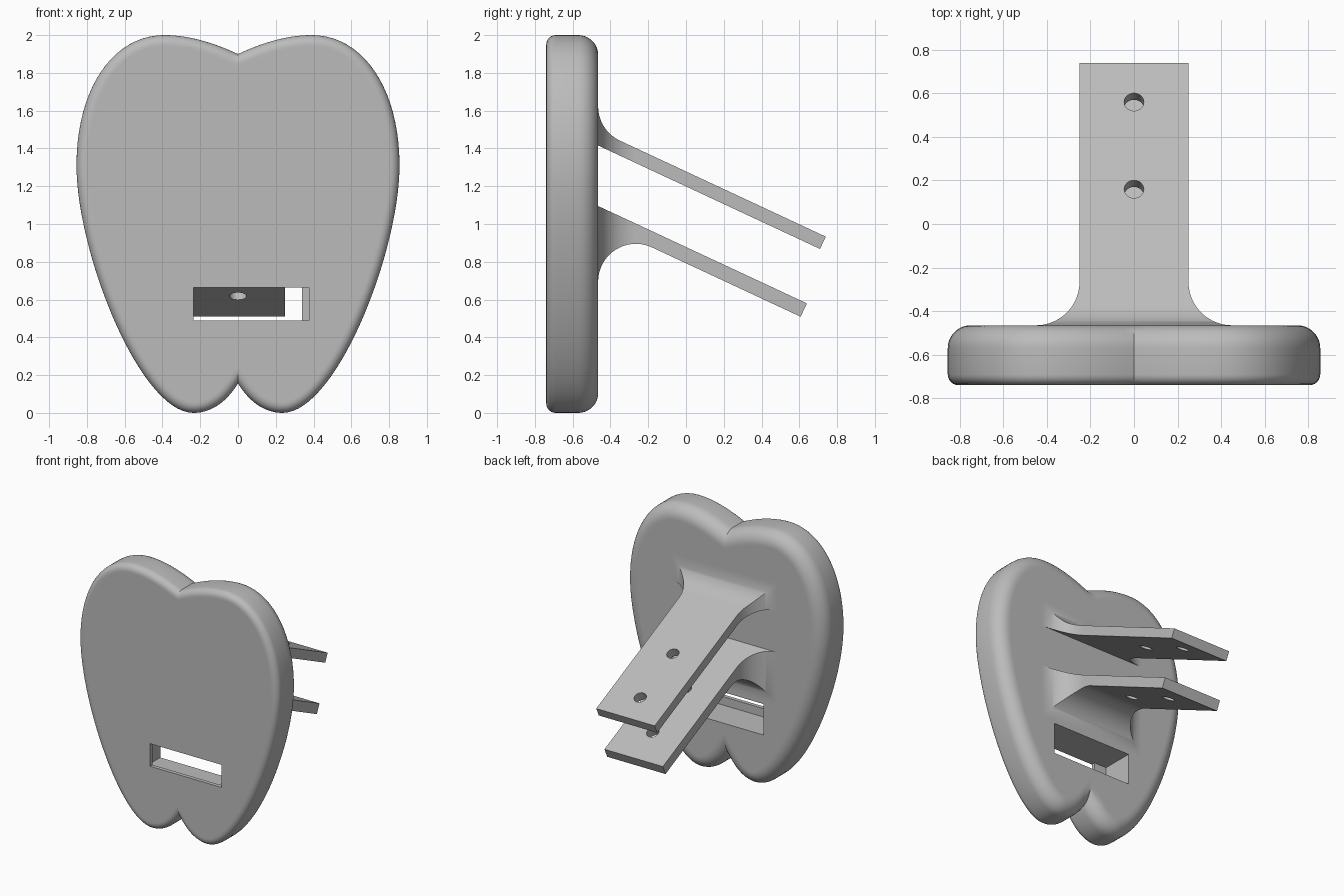
import bpy, bmesh
from math import sin, cos, pi, radians, sqrt, tan
from mathutils import Vector

if "Cube" in bpy.data.objects:
    bpy.data.objects.remove(bpy.data.objects["Cube"], do_unlink=True)

grey = bpy.data.materials.new("plain grey")
grey.use_nodes = True
grey.diffuse_color = (0.5, 0.5, 0.5, 1)
grey.node_tree.nodes["Principled BSDF"].inputs["Base Color"].default_value = (0.5, 0.5, 0.5, 1)

FRONT, BACK = -0.74, -0.465
SLOPE = radians(25)


def loft(name, rings):
    """Skin a list of equal-length closed rings and cap both ends."""
    bm = bmesh.new()
    loops = [[bm.verts.new(p) for p in ring] for ring in rings]
    for a, b in zip(loops, loops[1:]):
        for i in range(len(a)):
            j = (i + 1) % len(a)
            bm.faces.new((a[i], a[j], b[j], b[i]))
    bm.faces.new(loops[0])
    bm.faces.new(loops[-1])
    bmesh.ops.recalc_face_normals(bm, faces=bm.faces)
    mesh = bpy.data.meshes.new(name)
    bm.to_mesh(mesh)
    bm.free()
    mesh.materials.append(grey)
    obj = bpy.data.objects.new(name, mesh)
    bpy.context.collection.objects.link(obj)
    return obj


def activate(obj):
    bpy.ops.object.select_all(action="DESELECT")
    obj.select_set(True)
    bpy.context.view_layer.objects.active = obj


def cut(obj, cutter):
    mod = obj.modifiers.new("cut", "BOOLEAN")
    mod.operation = "DIFFERENCE"
    mod.solver = "EXACT"
    mod.object = cutter
    activate(obj)
    bpy.ops.object.modifier_apply(modifier=mod.name)


def smooth(obj):
    activate(obj)
    bpy.ops.object.shade_smooth_by_angle(angle=radians(30))


def box(name, x0, x1, y0, y1, z0, z1):
    return loft(name, [[(x0, y, z0), (x1, y, z0), (x1, y, z1), (x0, y, z1)] for y in (y0, y1)])


# Heart-topped outline: right half as Bezier spans, then mirrored
def bezier(a, b, c, d, n):
    a, b, c, d = map(Vector, (a, b, c, d))
    return [a * (1 - t) ** 3 + b * 3 * t * (1 - t) ** 2 + c * 3 * t * t * (1 - t) + d * t ** 3
            for t in (i / n for i in range(n))]


half = (bezier((0, 1.9), (.13, 1.96), (.26, 2), (.39, 2), 14)
        + bezier((.39, 2), (.66, 2), (.855, 1.72), (.855, 1.31), 20)
        + bezier((.855, 1.31), (.855, .85), (.52, 0), (.235, 0), 30)
        + bezier((.235, 0), (.14, 0), (.06, .06), (0, .155), 14)
        + [Vector((0, .155))])


def outline(inset, y):
    pts = []
    last = len(half) - 1
    for i, p in enumerate(half):
        d = (half[min(i + 1, last)] - half[max(i - 1, 0)]).normalized()
        n = Vector((d.y, -d.x))
        if i in (0, last):
            pts.append((0, y, p.y + inset / n.y))
        else:
            q = p + n * inset
            pts.append((q.x, y, q.y))
    return pts + [(-x, yy, z) for x, yy, z in pts[-2:0:-1]]


def rounding(r, y_face, sign, steps):
    """Inset and depth pairs from the flat face out to the rim."""
    arc = [(r * (1 - sin(a)), y_face + sign * r * (1 - cos(a)))
           for a in (pi / 2 * k / steps for k in range(steps + 1))]
    return [(r + 0.01, y_face)] + arc


profile = rounding(0.05, FRONT, 1, 6) + rounding(0.105, BACK, -1, 9)[::-1]
body = loft("body_plate", [outline(i, y) for i, y in profile])

# Offset front slot opening into a wider rear pocket
for cutter in (box("slot_cutter", -.235, .375, -.8, -.6, .49, .665),
               box("pocket_cutter", -.34, .34, -.71, -.4, .425, .665)):
    cut(body, cutter)
    bpy.data.objects.remove(cutter, do_unlink=True)
smooth(body)


# Sloping brackets, filleted where they meet the body
R = 0.2


def fillet(u, side):
    """Height added to a sloping face at distance u from the wall."""
    half_angle = (pi / 2 + side * SLOPE) / 2
    t = R / tan(half_angle)
    if u >= t * cos(SLOPE):
        return 0
    arc = t - sqrt(max(R * R - (R - u) ** 2, 0))
    return arc + u * tan(SLOPE) * side


def bracket(name, top_z, end_y, thick, round_top):
    stations = [0.37 * (1 - cos(pi / 2 * k / 28)) for k in range(29)]
    rings = []
    for u in [-0.03] + stations + [None]:
        if u is None:
            # square-cut free end
            ty, tz = end_y, top_z - (end_y - BACK) * tan(SLOPE)
            by, bz, w = ty - thick * sin(SLOPE), tz - thick * cos(SLOPE), 0.25
        else:
            v = max(u, 0)
            ty = by = BACK + u
            tz = top_z - v * tan(SLOPE)
            bz = tz - thick / cos(SLOPE)
            if round_top:
                tz += fillet(v, 1)
            else:
                bz -= fillet(v, -1)
            w = 0.25 + (R - sqrt(R * R - (R - v) ** 2) if v < R else 0)
        rings.append([(-w, by, bz), (w, by, bz), (w, ty, tz), (-w, ty, tz)])
    return loft(name, rings)


brackets = [bracket("upper_bracket", 1.495, 0.74, 0.072, True),
            bracket("lower_bracket", 1.095, 0.64, 0.078, False)]

# Bolt holes square to the brackets, in line through both
axis = Vector((0, sin(SLOPE), cos(SLOPE)))
for y in (0.16, 0.56):
    start = Vector((0, y, 1.495 - (y - BACK) * tan(SLOPE)))
    bpy.ops.mesh.primitive_cylinder_add(vertices=32, radius=0.045, depth=0.9,
                                        location=start - axis * 0.3, rotation=(-SLOPE, 0, 0))
    drill = bpy.context.object
    drill.name = "drill_cutter"
    for b in brackets:
        cut(b, drill)
    bpy.data.objects.remove(drill, do_unlink=True)
for b in brackets:
    smooth(b)
